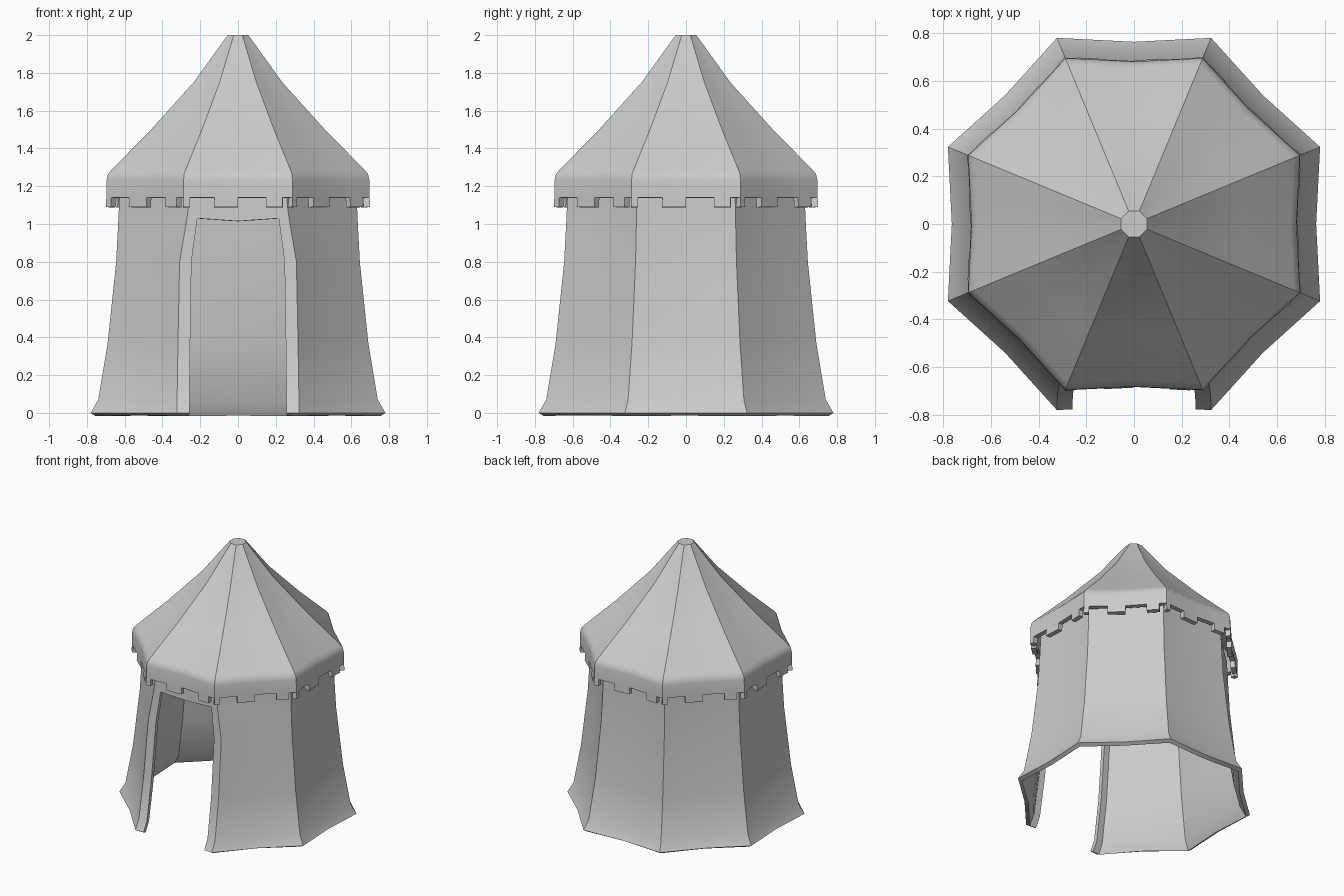
import bpy, bmesh, math
from mathutils import Vector

cube = bpy.data.objects.get("Cube")
if cube:
    bpy.data.objects.remove(cube, do_unlink=True)

SIDES = 8
FRONT = 5                                   # panel facing -y
COS = math.cos(math.pi / SIDES)

canvas = bpy.data.materials.new("grey_canvas")
canvas.use_nodes = True
canvas.diffuse_color = (0.6, 0.6, 0.6, 1)
bsdf = next(n for n in canvas.node_tree.nodes if n.type == 'BSDF_PRINCIPLED')
bsdf.inputs["Base Color"].default_value = (0.6, 0.6, 0.6, 1)
bsdf.inputs["Roughness"].default_value = 0.9


def corner(index, apothem, z, widen=0.0):
    """Octagon corner; the two doorway corners can be spread apart in x."""
    a = (index + 0.5) * 2 * math.pi / SIDES
    p = Vector((math.cos(a), math.sin(a), 0)) * (apothem / COS)
    if index % SIDES in (FRONT, FRONT + 1):
        p.x += math.copysign(widen, p.x)
    p.z = z
    return p


def panelled_shell(name, rows, fractions, keep, sag, thickness, cap=False, dip_row=None):
    """Octagonal cloth shell: rows are (z, apothem, widen) from bottom to top."""
    bm = bmesh.new()
    columns = [(k, f) for k in range(SIDES) for f in fractions(k)]
    grid = []
    for j, (z, apothem, widen) in enumerate(rows):
        ring = []
        for k, f in columns:
            p = corner(k, apothem, z, widen).lerp(corner(k + 1, apothem, z, widen), f)
            pull = 1 - sag * (1 - abs(2 * f - 1))      # panels sag inward
            p.x *= pull
            p.y *= pull
            if j == dip_row and k == FRONT and f == 0.5:
                p.z -= 0.015
            ring.append(bm.verts.new(p))
        grid.append(ring)
    n = len(columns)
    for j in range(len(rows) - 1):
        for i, (k, f) in enumerate(columns):
            if keep(j, k, f):
                m = (i + 1) % n
                bm.faces.new((grid[j][i], grid[j][m], grid[j + 1][m], grid[j + 1][i]))
    if cap:
        bm.faces.new(grid[-1])
    # Crisp seams along the octagon corners
    for i, (k, f) in enumerate(columns):
        if f == 0:
            for low, high in zip(grid, grid[1:]):
                edge = bm.edges.get((low[i], high[i]))
                if edge:
                    edge.smooth = False
    bmesh.ops.delete(bm, geom=[v for v in bm.verts if not v.link_faces], context='VERTS')
    mesh = bpy.data.meshes.new(name)
    bm.to_mesh(mesh)
    bm.free()
    mesh.materials.append(canvas)
    obj = bpy.data.objects.new(name, mesh)
    bpy.context.collection.objects.link(obj)
    bpy.ops.object.select_all(action='DESELECT')
    obj.select_set(True)
    bpy.context.view_layer.objects.active = obj
    solid = obj.modifiers.new("cloth_thickness", 'SOLIDIFY')
    solid.thickness = thickness
    solid.offset = -1
    solid.use_even_offset = True
    bpy.ops.object.modifier_apply(modifier=solid.name)
    bpy.ops.object.shade_smooth_by_angle(angle=math.radians(32), keep_sharp_edges=True)
    return obj


# Flared walls with a doorway cut in the front panel
DOOR_TOP = 4
JAMB = 0.1
wall_rows = [(0, 0.78, 0), (0.07, 0.74, 0.016), (0.37, 0.69, 0.032), (0.8, 0.645, 0.042),
             (1.03, 0.633, 0.008), (1.1, 0.63, 0), (1.2, 0.625, 0)]
panelled_shell(
    "tent_walls", wall_rows,
    fractions=lambda k: (0, JAMB, 0.5, 1 - JAMB) if k == FRONT else (0, 0.5),
    keep=lambda j, k, f: not (k == FRONT and j < DOOR_TOP and f in (JAMB, 0.5)),
    sag=0.021, thickness=0.03, dip_row=DOOR_TOP)

# Peaked roof with a notched valance hanging from the eave
TABS = (0, 0.28, 0.76)                      # start of each hanging tab
roof_rows = [(1.09, 0.7, 0), (1.14, 0.697, 0), (1.235, 0.695, 0), (1.265, 0.688, 0),
             (1.287, 0.67, 0), (1.5, 0.46, 0), (1.75, 0.235, 0), (2, 0.055, 0)]
panelled_shell(
    "tent_roof", roof_rows,
    fractions=lambda k: (0, 0.06, 0.28, 0.5, 0.76, 0.91),
    keep=lambda j, k, f: j > 0 or f in TABS,
    sag=0.02, thickness=0.035, cap=True)
